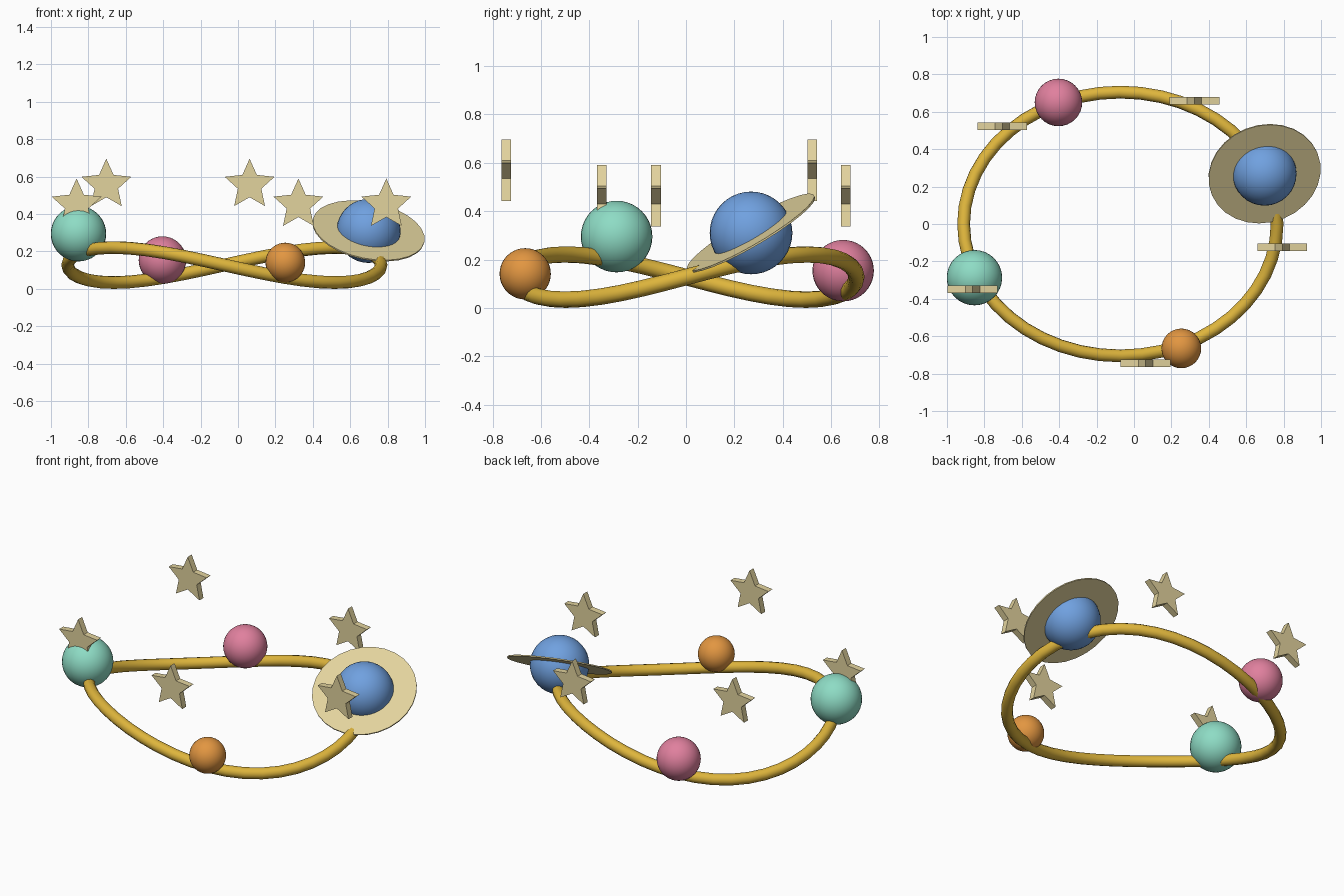
import bpy, bmesh, math
from mathutils import Euler

if "Cube" in bpy.data.objects:
    bpy.data.objects.remove(bpy.data.objects["Cube"])


def material(name, rgb):
    # sRGB 0-255 to linear
    lin = [((c / 255 + 0.055) / 1.055) ** 2.4 for c in rgb]
    m = bpy.data.materials.new(name)
    m.diffuse_color = (*lin, 1)
    m.use_nodes = True
    m.node_tree.nodes["Principled BSDF"].inputs["Base Color"].default_value = m.diffuse_color
    return m


GOLD = material("gold", (222, 181, 60))
MINT = material("mint", (142, 220, 197))
PINK = material("pink", (224, 128, 158))
ORANGE = material("orange", (226, 150, 65))
BLUE = material("blue", (112, 161, 224))
CREAM = material("cream", (226, 211, 157))


def add_mesh(name, bm, mat, loc=(0, 0, 0), smooth=False):
    bmesh.ops.recalc_face_normals(bm, faces=bm.faces)
    me = bpy.data.meshes.new(name)
    bm.to_mesh(me)
    bm.free()
    me.materials.append(mat)
    for p in me.polygons:
        p.use_smooth = smooth
    ob = bpy.data.objects.new(name, me)
    ob.location = loc
    bpy.context.collection.objects.link(ob)
    return ob


def planet(name, loc, radius, mat):
    bm = bmesh.new()
    bmesh.ops.create_uvsphere(bm, u_segments=32, v_segments=20, radius=radius)
    return add_mesh(name, bm, mat, loc, True)


def star(name, loc, outer=0.14, inner=0.066, depth=0.04):
    bm = bmesh.new()
    verts = []
    for i in range(10):
        a = math.pi / 2 + i * math.pi / 5
        r = inner if i % 2 else outer
        verts.append(bm.verts.new((r * math.cos(a), -depth / 2, r * math.sin(a))))
    face = bm.faces.new(verts)
    ext = bmesh.ops.extrude_face_region(bm, geom=[face], use_keep_orig=True)
    moved = [v for v in ext["geom"] if isinstance(v, bmesh.types.BMVert)]
    bmesh.ops.translate(bm, vec=(0, depth, 0), verts=moved)
    return add_mesh(name, bm, CREAM, loc)


# Wavy oval orbit tube
STEPS, SIDES, TUBE = 48, 12, 0.034


def orbit_point(t):
    return (-0.073 + 0.838 * math.cos(t), 0.705 * math.sin(t),
            0.1275 + 0.0935 * math.sin(2 * t))


curve = bpy.data.curves.new("orbit_tube", "CURVE")
curve.dimensions = "3D"
curve.bevel_depth = TUBE
curve.bevel_resolution = SIDES // 2 - 2
spline = curve.splines.new("POLY")
spline.points.add(STEPS - 1)
for i, p in enumerate(spline.points):
    p.co = (*orbit_point(2 * math.pi * i / STEPS), 1)
spline.use_cyclic_u = True
spline.use_smooth = True
curve.materials.append(GOLD)
orbit = bpy.data.objects.new("orbit_tube", curve)
bpy.context.collection.objects.link(orbit)
bpy.context.view_layer.objects.active = orbit
orbit.select_set(True)
bpy.ops.object.convert(target="MESH")

# Planets
BLUE_LOC = (0.698, 0.269, 0.31)
planet("mint_planet", (-0.853, -0.287, 0.295), 0.148, MINT)
planet("pink_planet", (-0.404, 0.65, 0.154), 0.127, PINK)
planet("orange_planet", (0.253, -0.665, 0.141), 0.106, ORANGE)
planet("blue_planet", BLUE_LOC, 0.171, BLUE)

# Tilted flat ring around the blue planet
bm = bmesh.new()
profile = [bm.verts.new(c) for c in
           ((0.155, 0, -0.004), (0.304, 0, -0.004), (0.304, 0, 0.004), (0.155, 0, 0.004))]
edges = [bm.edges.new((profile[i], profile[(i + 1) % 4])) for i in range(4)]
bmesh.ops.spin(bm, geom=profile + edges, cent=(0, 0, 0), axis=(0, 0, 1),
               angle=2 * math.pi, steps=28)
bmesh.ops.remove_doubles(bm, verts=bm.verts, dist=1e-4)
ring = add_mesh("planet_ring", bm, CREAM, BLUE_LOC)
ring.rotation_euler = Euler((0.52, 0.2, 0))

# Floating stars
for i, loc in enumerate(((-0.704, 0.522, 0.556), (0.323, 0.66, 0.45),
                         (-0.863, -0.348, 0.45), (0.062, -0.744, 0.556),
                         (0.793, -0.124, 0.45))):
    star(f"star_{i + 1}", loc)
